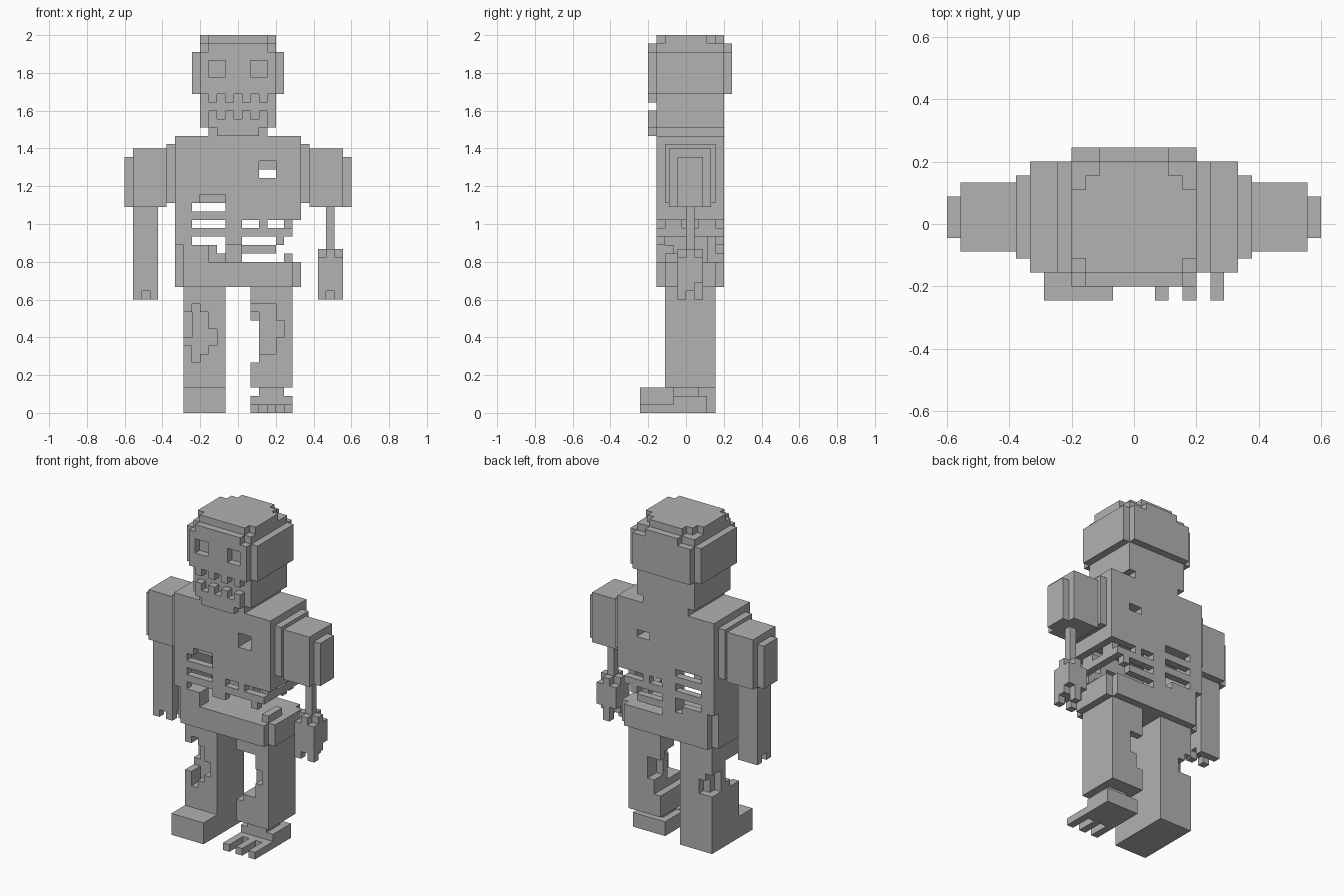
import bpy, bmesh
from itertools import product

if "Cube" in bpy.data.objects:
    bpy.data.objects.remove(bpy.data.objects["Cube"])

V = 2 / 45                      # size of one block
X0, Y0 = -13.5, -5.5            # grid origin in blocks

skin = bpy.data.materials.new("plain grey")
skin.diffuse_color = (0.445, 0.445, 0.445, 1)
skin.use_nodes = True
skin.node_tree.nodes["Principled BSDF"].inputs["Base Color"].default_value = skin.diffuse_color


def cells(x0, x1, y0, y1, z0, z1):
    return set(product(range(x0, x1), range(y0, y1), range(z0, z1)))


def shape(add, cut=()):
    """Union of block ranges, minus the cut ranges."""
    s = set()
    for b in add:
        s |= cells(*b)
    for b in cut:
        s -= cells(*b)
    return s


SIDES = {
    (1, 0, 0): ((1, 0, 0), (1, 1, 0), (1, 1, 1), (1, 0, 1)),
    (-1, 0, 0): ((0, 0, 0), (0, 0, 1), (0, 1, 1), (0, 1, 0)),
    (0, 1, 0): ((0, 1, 0), (0, 1, 1), (1, 1, 1), (1, 1, 0)),
    (0, -1, 0): ((0, 0, 0), (1, 0, 0), (1, 0, 1), (0, 0, 1)),
    (0, 0, 1): ((0, 0, 1), (1, 0, 1), (1, 1, 1), (0, 1, 1)),
    (0, 0, -1): ((0, 0, 0), (0, 1, 0), (1, 1, 0), (1, 0, 0)),
}


def build(name, s, off=0.0):
    """Make the outer skin of a block set; off shifts y and z in blocks."""
    bm = bmesh.new()
    verts = {}
    for c in sorted(s):
        for d, quad in SIDES.items():
            if tuple(a + b for a, b in zip(c, d)) in s:
                continue
            face = []
            for q in quad:
                k = tuple(a + b for a, b in zip(c, q))
                if k not in verts:
                    verts[k] = bm.verts.new(((k[0] + X0) * V,
                                             (k[1] + Y0 + off) * V,
                                             (k[2] + off) * V))
                face.append(verts[k])
            bm.faces.new(face)
    me = bpy.data.meshes.new(name)
    bm.to_mesh(me)
    bm.free()
    me.materials.append(skin)
    bpy.context.collection.objects.link(bpy.data.objects.new(name, me))


# Head: core, cheek slabs, face and back plates, stepped crown, eyes
crown = []
for a, b in ((9, 10), (17, 18)):
    crown += [(a, b, 8, 10, 44, 45), (a, b, 2, 3, 44, 45)]
for a, b in ((10, 11), (16, 17)):
    crown.append((a, b, 9, 10, 44, 45))
eyes = [(10, 12, 1, 2, 40, 42), (15, 17, 1, 2, 40, 42)]
teeth = [(x, x + 1, 1, 2, 37, 38) for x in (9, 11, 13, 15, 17)]
head = shape([(9, 18, 2, 10, 34, 45), (8, 19, 2, 10, 38, 43),
              (10, 17, 1, 2, 37, 44), (9, 18, 1, 2, 38, 43),
              (9, 18, 10, 11, 38, 43), (11, 16, 10, 11, 43, 44),
              (10, 17, 2, 10, 33, 34)],
             crown + eyes + teeth)
build("head", head)

# Jaw with a row of lower teeth
build("jaw", shape([(10, 17, 1, 2, 34, 36), (11, 16, 1, 2, 33, 34)],
                   [(x, x + 1, 1, 2, 35, 36) for x in (11, 13, 15)]))

# Torso: solid chest, hollow rib cage, pelvis
chest = shape([(6, 21, 2, 10, 18, 33), (5, 22, 3, 9, 25, 32)],
              [(7, 20, 3, 9, 18, 25),              # hollow belly
               (16, 18, 2, 10, 28, 29),            # wound through the chest
               (16, 18, 2, 6, 29, 30),
               (8, 12, 2, 10, 24, 25),             # gaps between left ribs
               (8, 12, 2, 10, 22, 23),
               (8, 12, 2, 10, 20, 21),
               (9, 12, 2, 3, 25, 26),
               (10, 14, 2, 3, 18, 20),
               (11, 12, 2, 10, 19, 20),
               (14, 16, 2, 10, 22, 23),            # gaps between right ribs
               (17, 20, 2, 10, 22, 23),
               (14, 18, 2, 10, 20, 21),
               (14, 20, 2, 10, 18, 19),
               (14, 20, 2, 3, 18, 20),
               (18, 20, 2, 10, 19, 20),
               (19, 20, 2, 10, 20, 21),
               (20, 21, 2, 10, 18, 23),            # open right flank
               (6, 7, 2, 3, 18, 20), (6, 7, 9, 10, 18, 20)])
chest |= shape([(12, 14, 8, 10, 18, 27),           # spine
                (19, 20, 3, 5, 21, 23), (19, 20, 7, 9, 21, 23),
                (19, 20, 3, 9, 21, 22)])
pelvis = shape([(7, 20, 2, 10, 15, 18), (6, 21, 3, 9, 15, 18),
                (7, 10, 2, 4, 18, 20), (19, 20, 3, 6, 18, 19)])
build("torso", chest | pelvis)

# Left leg with boot and a stepped bite in the outer shin
left = shape([(7, 12, 3, 9, 0, 15), (7, 12, 0, 3, 0, 3)],
             [(8, 9, 3, 5, 12, 13), (7, 10, 3, 5, 10, 12),
              (7, 11, 3, 5, 8, 10), (8, 10, 3, 5, 7, 8),
              (8, 9, 3, 5, 6, 7), (7, 8, 5, 6, 9, 12),
              (7, 8, 7, 9, 8, 11), (8, 9, 8, 9, 8, 10)])
build("left_leg", left)

# Right leg with a bite in the inner shin
right = shape([(15, 20, 3, 9, 3, 15)],
              [(15, 18, 3, 6, 7, 13), (18, 19, 3, 6, 9, 11),
               (15, 16, 3, 9, 6, 10), (15, 17, 7, 9, 8, 11),
               (15, 16, 6, 8, 10, 12)])
build("right_leg", right)

# Bare right foot: sole, instep, ankle and three toes
build("right_foot", shape([(15, 20, 3, 8, 0, 1), (15, 20, 4, 8, 1, 2),
                           (16, 19, 4, 7, 2, 3)] +
                          [(x, x + 1, 0, 3, 0, 1) for x in (15, 17, 19)]))

# Arms sit half a block off the body grid
left_arm = shape([(1, 5, 3, 8, 24, 31), (0, 1, 4, 7, 24, 30),
                  (1, 4, 4, 7, 13, 24)],
                 [(2, 3, 4, 6, 13, 14), (1, 4, 5, 6, 13, 14)])
build("left_arm", left_arm, 0.5)

right_arm = shape([(22, 26, 3, 8, 24, 31), (26, 27, 4, 7, 24, 30),
                   (24, 25, 5, 6, 19, 24),         # bare bone
                   (23, 26, 4, 7, 13, 19)],        # hand
                  [(24, 25, 4, 6, 13, 14), (23, 26, 5, 6, 13, 14),
                   (23, 26, 6, 7, 13, 15)])
for x, y in product((23, 25), (4, 6)):             # rounded wrist corners
    right_arm -= cells(x, x + 1, y, y + 1, 18, 19)
right_arm |= cells(24, 25, 6, 7, 13, 15)
build("right_arm", right_arm, 0.5)
